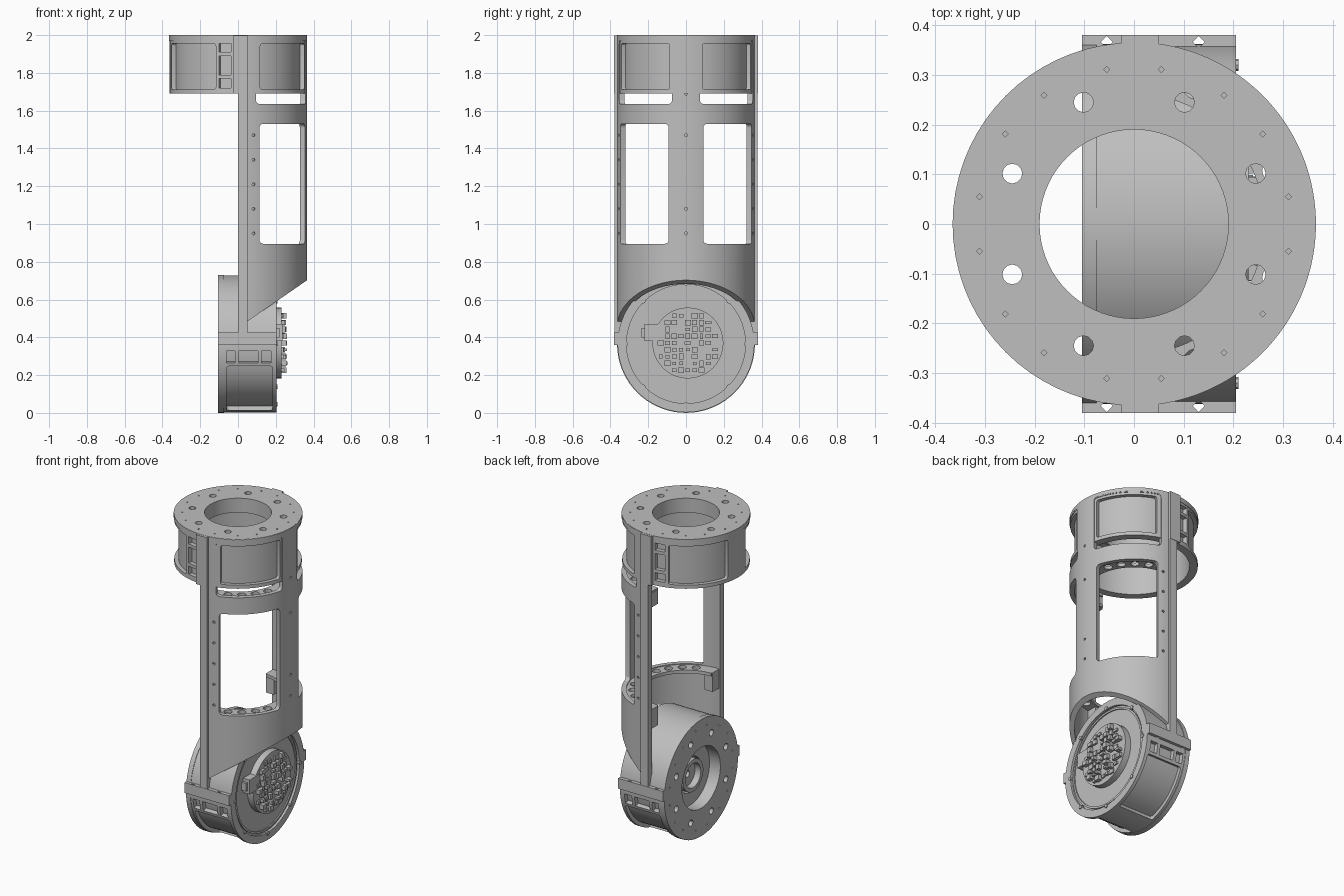
import bpy, bmesh, math, random
from mathutils import Matrix, Vector

if "Cube" in bpy.data.objects:
    bpy.data.objects.remove(bpy.data.objects["Cube"])

GREY = (0.52, 0.52, 0.52, 1)
metal = bpy.data.materials.new("machined_grey")
metal.use_nodes = True
metal.diffuse_color = GREY
metal.node_tree.nodes["Principled BSDF"].inputs["Base Color"].default_value = GREY


def make(name, bm):
    bmesh.ops.recalc_face_normals(bm, faces=bm.faces)
    mesh = bpy.data.meshes.new(name)
    bm.to_mesh(mesh)
    bm.free()
    mesh.materials.append(metal)
    obj = bpy.data.objects.new(name, mesh)
    bpy.context.collection.objects.link(obj)
    return obj


def arc(name, r0, r1, z0, z1, a0=0, a1=360, seg=72, slope=0, corner=0):
    """Ring or ring sector around z; slope tilts its lower edge along x."""
    bm = bmesh.new()
    full = a1 - a0 == 360
    rows = []
    for i in range(seg if full else seg + 1):
        a = math.radians(a0 + (a1 - a0) * i / seg)
        c, s = math.cos(a), math.sin(a)
        rows.append([bm.verts.new((r * c, r * s, z1 if top else z0 + slope * r * c))
                     for r, top in ((r0, 0), (r1, 0), (r1, 1), (r0, 1))])
    pairs = list(zip(rows, rows[1:])) + ([(rows[-1], rows[0])] if full else [])
    for p, q in pairs:
        for k in range(4):
            n = (k + 1) % 4
            bm.faces.new((p[k], q[k], q[n], p[n]))
    if not full:
        bm.faces.new(rows[0])
        bm.faces.new(rows[-1])
    if corner:
        edges = [bm.edges.get((row[k], row[n])) for row in (rows[0], rows[-1])
                 for k, n in ((0, 1), (2, 3))]
        bmesh.ops.bevel(bm, geom=edges, offset=corner, segments=4, profile=0.5,
                        affect='EDGES')
    return make(name, bm)


def rod(name, radius, length, loc, axis=(0, 0, 1), sides=20):
    bm = bmesh.new()
    turn = Vector(axis).to_track_quat('Z', 'Y').to_matrix().to_4x4()
    bmesh.ops.create_cone(bm, cap_ends=True, segments=sides, radius1=radius,
                          radius2=radius, depth=length,
                          matrix=Matrix.Translation(loc) @ turn)
    return make(name, bm)


def box(name, x, y, z):
    bm = bmesh.new()
    bmesh.ops.create_cube(bm, size=1)
    for v in bm.verts:
        v.co = [sum(r) / 2 + c * (r[1] - r[0]) for c, r in zip(v.co, (x, y, z))]
    return make(name, bm)


def cut(target, cutters):
    bpy.ops.object.select_all(action='DESELECT')
    for c in cutters:
        c.select_set(True)
    bpy.context.view_layer.objects.active = cutters[0]
    if len(cutters) > 1:
        bpy.ops.object.join()
    mod = target.modifiers.new("cut", 'BOOLEAN')
    mod.operation = 'DIFFERENCE'
    mod.solver = 'EXACT'
    mod.object = cutters[0]
    bpy.context.view_layer.objects.active = target
    bpy.ops.object.modifier_apply(modifier="cut")
    bpy.data.objects.remove(cutters[0])


def polar(r, deg, z):
    return (r * math.cos(math.radians(deg)), r * math.sin(math.radians(deg)), z)


def drum(prefix, matrix, centres):
    """Hollow joint housing with a bolted face plate and recessed side panels."""
    body = arc(prefix + "_housing", 0.315, 0.362, 0, 0.28)
    cutters = []
    for mid in centres:
        for s in (-1, 1):
            a, b = sorted((mid + s * 14, mid + s * 71))
            cutters.append(arc("cutter", 0.338, 0.42, 0.022, 0.265, a, b, 12, corner=0.012))
            a, b = sorted((mid + s * 74, mid + s * 84))
            if mid == 180:
                for z0, z1 in ((0.03, 0.08), (0.1, 0.2), (0.22, 0.265)):
                    cutters.append(arc("cutter", 0.335, 0.42, z0, z1, a, b, 3))
    cut(body, cutters)
    plate = arc(prefix + "_face_plate", 0.19, 0.365, 0.28, 0.31)
    holes = [rod("cutter", 0.02, 0.1, polar(0.265, 22.5 + 45 * i, 0.3), sides=12)
             for i in range(8)]
    holes += [rod("cutter", 0.006, 0.02, polar(0.316, q * 90 + a, 0.31), sides=4)
              for q in range(4) for a in (10, 35, 55, 80)]
    cut(plate, holes)
    collar = arc(prefix + "_collar", 0.19, 0.205, 0.22, 0.285)
    for part in (body, plate, collar):
        part.matrix_world = matrix


# Upper and lower joint housings
drum("upper", Matrix.Translation((0, 0, 1.69)), (0, 180))
lower = Matrix.Translation((0.205, 0, 0.365)) @ Matrix.Rotation(-math.pi / 2, 4, 'Y')
drum("lower", lower, (180,))

# Half-round shell with windows, a slanted lower edge and screw holes
shell = arc("arm_shell", 0.338, 0.366, 0.45, 1.998, -90, 90, slope=0.69)
windows = []
for s in (-1, 1):
    for z0, z1, near, far in ((0.895, 1.53, 14.5, 72), (1.635, 1.975, 11.5, 75)):
        a, b = sorted((s * near, s * far))
        windows.append(arc("cutter", 0.25, 0.45, z0, z1, a, b, 4, corner=0.022))
cut(shell, windows)
screws = [rod("cutter", 0.008, 0.03, polar(0.366, a, 0.95 + 0.13 * i), polar(1, a, 0), 8)
          for a in (-77, 0, 77) for i in range(5)]
screws.append(rod("cutter", 0.008, 0.03, (0.366, 0, 1.69), (1, 0, 0), 8))
cut(shell, screws)

# Stiffening ribs with lightening holes
for name, z in (("lower_rib", 0.87), ("middle_rib", 1.535), ("upper_rib", 1.605)):
    rib = arc(name, 0.262, 0.345, z, z + 0.02, -88, 88, 48)
    cut(rib, [rod("cutter", 0.024, 0.1, polar(0.302, s * a, z))
              for s in (-1, 1) for a in (21, 36, 51, 66)])

# Side rails, brackets and mounting ears
for side, s in (("left", 1), ("right", -1)):
    def span(a, b):
        return sorted((s * a, s * b))
    box(side + "_rail", (0, 0.05), span(0.335, 0.378), (0.36, 1.998))
    box(side + "_upper_ear", (-0.025, 0.05), span(0.33, 0.38), (1.69, 1.999))
    box(side + "_upper_bracket", (0.005, 0.06), span(0.27, 0.34), (1.53, 1.62))
    box(side + "_lower_bracket", (0.005, 0.06), span(0.27, 0.34), (0.77, 0.89))
    ear = box(side + "_lower_ear", (-0.105, 0.205), span(0.32, 0.38), (0.36, 0.425))
    cut(ear, [rod("cutter", 0.012, 0.2, (x, s * 0.366, 0.4), sides=4)
              for x in (-0.055, 0.13)])

# Lower joint: closed outer face, inner hub
X = (1, 0, 0)
rod("outer_cover", 0.318, 0.02, (0.18, 0, 0.365), X, 72)
for name, r0, r1, z0, z1 in (("cover_lip", 0.293, 0.305, 0.008, 0.02),
                             ("hub_ring", 0.11, 0.19, 0.2, 0.235),
                             ("hub_sleeve", 0.075, 0.1, 0.18, 0.255),
                             ("hub_core", 0.02, 0.075, 0.18, 0.215)):
    arc(name, r0, r1, z0, z1, seg=48).matrix_world = lower
for i in range(8):
    c = polar(0.32, 45 * i, 0)
    rod("cover_screw", 0.012, 0.02, (0.2, c[0], 0.365 + c[1]), X, 8)

# Circuit board with scattered chips
rod("circuit_board", 0.188, 0.04, (0.21, 0.01, 0.37), X, 40)
random.seed(4)
pitch = 0.036
for i in range(-5, 6):
    for j in range(-5, 6):
        y, z = i * pitch, j * pitch
        if math.hypot(y, z) > 0.165 or random.random() < 0.2:
            continue
        w, h = random.uniform(0.009, 0.017), random.uniform(0.007, 0.016)
        box("chip", (0.225, random.uniform(0.238, 0.262)),
            (0.01 + y - w, 0.01 + y + w), (0.37 + z - h, 0.37 + z + h))
box("cable_connector", (0.185, 0.235), (-0.22, -0.12), (0.38, 0.47))
box("connector_latch", (0.185, 0.22), (-0.235, -0.2), (0.4, 0.45))

# Smooth the curved faces and keep the machined edges sharp
bpy.ops.object.select_all(action='DESELECT')
for obj in bpy.context.scene.objects:
    if obj.type == 'MESH':
        obj.select_set(True)
        bpy.context.view_layer.objects.active = obj
bpy.ops.object.shade_smooth_by_angle(angle=math.radians(30))
